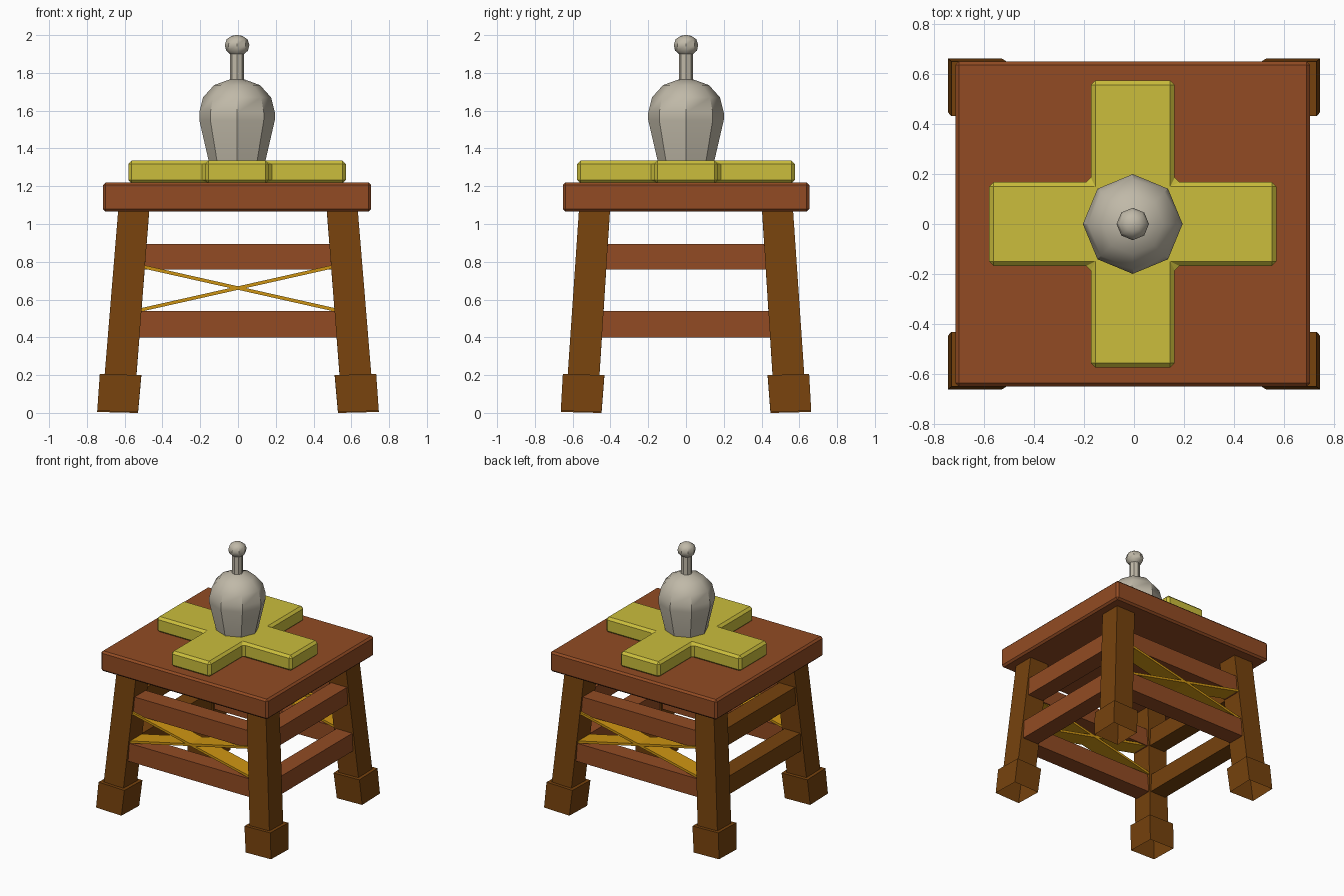
import bpy, bmesh, math
from mathutils import Matrix, Vector

if "Cube" in bpy.data.objects:
    bpy.data.objects.remove(bpy.data.objects["Cube"])


def material(name, r, g, b):
    m = bpy.data.materials.new(name)
    lin = [((c / 255 + 0.055) / 1.055) ** 2.4 if c > 10 else c / 255 / 12.92 for c in (r, g, b)]
    m.diffuse_color = (*lin, 1)
    m.use_nodes = True
    m.node_tree.nodes["Principled BSDF"].inputs["Base Color"].default_value = m.diffuse_color
    return m


RED = material("red brown wood", 146, 75, 35)
DARK = material("dark brown wood", 118, 66, 13)
GOLD = material("golden wood", 205, 148, 18)
YELLOW = material("yellow cross", 203, 190, 60)
GREY = material("warm grey", 192, 185, 168)


def finish(name, bm, mat, bevel=0.0):
    bmesh.ops.recalc_face_normals(bm, faces=bm.faces)
    me = bpy.data.meshes.new(name)
    bm.to_mesh(me)
    bm.free()
    me.materials.append(mat)
    ob = bpy.data.objects.new(name, me)
    bpy.context.collection.objects.link(ob)
    if bevel:
        mod = ob.modifiers.new("bevel", "BEVEL")
        mod.width = bevel
        mod.segments = 1
    return ob


def box(name, centre, size, mat, bevel=0.0, tilt=0.0):
    bm = bmesh.new()
    m = Matrix.Translation(centre) @ Matrix.Rotation(tilt, 4, "Y") @ Matrix.Diagonal((*size, 1))
    bmesh.ops.create_cube(bm, size=1, matrix=m)
    return finish(name, bm, mat, bevel)


def lathe(name, profile, mat, x=-0.005, sides=8):
    bm = bmesh.new()
    rings = [[bm.verts.new((x + r * math.cos(2 * math.pi * i / sides),
                            r * math.sin(2 * math.pi * i / sides), z)) for i in range(sides)]
             for r, z in profile]
    for a, b in zip(rings, rings[1:]):
        for i in range(sides):
            j = (i + 1) % sides
            bm.faces.new((a[i], a[j], b[j], b[i]))
    bm.faces.new(rings[0])
    bm.faces.new(rings[-1])
    ob = finish(name, bm, mat)
    bpy.ops.object.select_all(action="DESELECT")
    ob.select_set(True)
    bpy.context.view_layer.objects.active = ob
    bpy.ops.object.shade_smooth_by_angle(angle=math.radians(41))


def leg(name, sx, sy):
    # splayed leg with a wider foot block that is open underneath
    bm = bmesh.new()
    rings = []
    for z, half in ((1.08, 0.082), (0.2, 0.084), (0.2, 0.11), (0.005, 0.108)):
        cx = 0.5525 + (1.065 - z) * 0.08
        cy = 0.485 + (1.065 - z) * 0.066
        ring = []
        for u, v in ((-1, -1), (1, -1), (1, 1), (-1, 1)):
            lean = (u + v) * half * 0.025
            ring.append(bm.verts.new((sx * (cx + u * half), sy * (cy + v * half), z + lean)))
        rings.append(ring)
    for a, b in zip(rings, rings[1:]):
        for i in range(4):
            j = (i + 1) % 4
            bm.faces.new((a[i], a[j], b[j], b[i]))
    bm.faces.new(rings[0])
    finish(name, bm, DARK)


# table top
box("table_top", (-0.005, 0, 1.1425), (1.42, 1.305, 0.155), RED, 0.014)

# raised cross on the top
bm = bmesh.new()
w, l = 0.168, 0.576
outline = [(w, -l), (w, -w), (l, -w), (l, w), (w, w), (w, l),
           (-w, l), (-w, w), (-l, w), (-l, -w), (-w, -w), (-w, -l)]
face = bm.faces.new([bm.verts.new((x - 0.005, y, 1.215)) for x, y in outline])
ext = bmesh.ops.extrude_face_region(bm, geom=[face])
bmesh.ops.translate(bm, vec=Vector((0, 0, 0.12)),
                    verts=[v for v in ext["geom"] if isinstance(v, bmesh.types.BMVert)])
finish("cross", bm, YELLOW, 0.018)

# bell body, handle and knob
lathe("bell_body", [(0.148, 1.325), (0.2, 1.55), (0.2, 1.59), (0.18, 1.67),
                    (0.122, 1.735), (0.04, 1.765)], GREY)
lathe("bell_handle", [(0.038, 1.755), (0.038, 1.91)], GREY)
lathe("bell_knob", [(0.035, 1.898), (0.058, 1.918), (0.065, 1.948), (0.055, 1.978),
                    (0.03, 1.995), (0.008, 2.0)], GREY)

# legs
for sx, xn in ((-1, "left"), (1, "right")):
    for sy, yn in ((-1, "front"), (1, "back")):
        leg(f"{yn}_{xn}_leg", sx, sy)

# rails between the legs, two per side
for z, h, n in ((0.8275, 0.135, "upper"), (0.47, 0.14, "lower")):
    cx = 0.5525 + (1.065 - z) * 0.08
    cy = 0.485 + (1.065 - z) * 0.066
    for s, n1, n2 in ((-1, "front", "left"), (1, "back", "right")):
        box(f"{n}_{n1}_rail", (0, s * cy, z), (2 * cx - 0.1, 0.135, h), RED)
        box(f"{n}_{n2}_rail", (s * cx, 0, z), (0.135, 2 * cy - 0.1, h), DARK if s < 0 else RED)

# crossed braces on the front and back
for s, n in ((-1, "front"), (1, "back")):
    for t in (-1, 1):
        box(f"{n}_brace_{'rising' if t < 0 else 'falling'}", (0, s * 0.512, 0.661),
            (1.07, 0.14, 0.018), GOLD, 0, t * math.atan2(0.225, 1.0))
